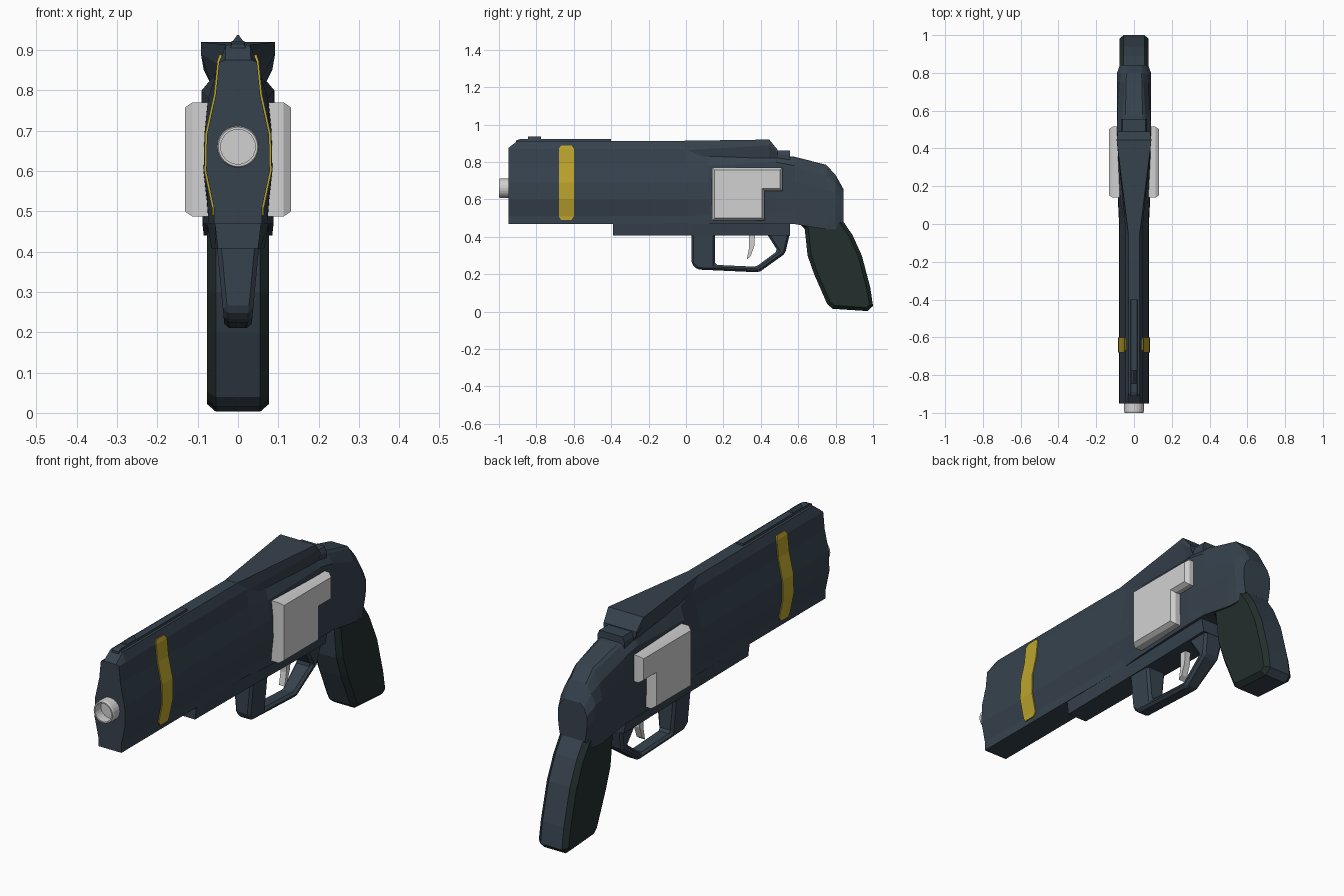
import bpy, bmesh, math

if "Cube" in bpy.data.objects:
    bpy.data.objects.remove(bpy.data.objects["Cube"])


def material(name, rgb):
    m = bpy.data.materials.new(name)
    m.diffuse_color = (*rgb, 1)
    m.use_nodes = True
    m.node_tree.nodes["Principled BSDF"].inputs["Base Color"].default_value = m.diffuse_color
    return m


SLATE = material("slate_metal", (0.037, 0.055, 0.075))
GREEN = material("dark_green_grip", (0.016, 0.028, 0.026))
SILVER = material("light_silver", (0.64, 0.64, 0.64))
YELLOW = material("yellow_paint", (0.50, 0.37, 0.026))


def finish(bm, name, *mats):
    bmesh.ops.recalc_face_normals(bm, faces=bm.faces)
    me = bpy.data.meshes.new(name)
    bm.to_mesh(me)
    bm.free()
    for m in mats:
        me.materials.append(m)
    ob = bpy.data.objects.new(name, me)
    bpy.context.collection.objects.link(ob)
    return ob


def skin(bm, rings):
    """Join closed rings of points with quads and cap both ends."""
    vs = [[bm.verts.new(p) for p in r] for r in rings]
    n = len(vs[0])
    for a, b in zip(vs, vs[1:]):
        for i in range(n):
            j = (i + 1) % n
            bm.faces.new((a[i], a[j], b[j], b[i]))
    bm.faces.new(vs[0])
    bm.faces.new(vs[-1])


def loft(name, stations, mat):
    """Stations are (y, half section of (half width, z)), mirrored in x."""
    bm = bmesh.new()
    skin(bm, [[(w, y, z) for w, z in s] + [(-w, y, z) for w, z in reversed(s)]
              for y, s in stations])
    return finish(bm, name, mat)


def prism(profile, x0, x1):
    """Side profile of (y, z) extruded across x."""
    bm = bmesh.new()
    skin(bm, [[(x, y, z) for y, z in profile] for x in (x0, x1)])
    bmesh.ops.recalc_face_normals(bm, faces=bm.faces)
    bm.normal_update()
    return bm


def bevel(ob, width):
    m = ob.modifiers.new("bevel", 'BEVEL')
    m.width = width
    m.segments = 1
    m.limit_method = 'ANGLE'


# Barrel shroud and receiver
side = [(.06, .468), (.06, .51), (.079, .60), (.077, .69), (.055, .79), (.047, .87)]
loft("barrel_and_receiver", [
    (-.95, side + [(.032, .875)]),
    (-.90, side + [(.03, .913)]),
    (0, side + [(.03, .912)]),
    (.12, [(.072, .468), (.076, .52), (.085, .60), (.083, .69), (.074, .78), (.055, .84), (.03, .88)]),
    (.48, [(.088, .468), (.088, .52), (.09, .60), (.09, .70), (.09, .80), (.065, .83), (.05, .84)]),
    (.58, [(.088, .468), (.088, .52), (.09, .60), (.09, .70), (.088, .78), (.06, .82), (.045, .828)]),
    (.75, [(.085, .44), (.088, .52), (.09, .60), (.09, .65), (.075, .72), (.05, .775), (.042, .785)]),
    (.80, [(.080, .44), (.085, .52), (.09, .58), (.09, .64), (.070, .69), (.048, .722), (.04, .73)]),
    (.842, [(.065, .48), (.07, .51), (.075, .55), (.075, .60), (.060, .635), (.045, .65), (.04, .655)]),
], SLATE)

# Flared top strap and stepped block behind it
loft("top_strap", [
    (-.05, [(.04, .80), (.042, .86), (.03, .913)]),
    (.445, [(.065, .81), (.092, .89), (.092, .92)]),
    (.49, [(.065, .81), (.085, .85), (.085, .865)]),
], SLATE)
loft("rear_sight_block", [(y, [(.07, .80), (.07, .84), (.06, .862)]) for y in (.47, .557)], SLATE)

# Sighting rib and front sight
loft("sight_rib", [(-.91, [(.02, .90), (.016, .915)]), (-.89, [(.02, .90), (.016, .922)]),
                   (-.40, [(.02, .90), (.016, .922)])], SLATE)
loft("front_sight", [(y, [(.018, .915), (.002, .937)]) for y in (-.845, -.775)], SLATE)

# Underlug below the barrel and frame
loft("underlug", [(-.39, [(.05, .408), (.058, .475)]), (.03, [(.055, .408), (.062, .475)]),
                  (.555, [(.065, .408), (.078, .475)])], SLATE)

# Trigger guard, narrower towards the bottom
bm = prism([(.03, .42), (.03, .255), (.06, .225), (.39, .210), (.53, .31), (.556, .42),
            (.43, .42), (.49, .325), (.375, .24), (.155, .25), (.155, .42)], -1, 1)
for v in bm.verts:
    v.co.x *= .033 + .02 * (v.co.z - .21) / .21
bevel(finish(bm, "trigger_guard", SLATE), .011)

# Trigger
bm = prism([(.335, .43), (.37, .43), (.365, .35), (.345, .295), (.325, .28), (.337, .34)], -.015, .015)
finish(bm, "trigger", SILVER)

# Grip: slate straps with raised green side panels
bm = prism([(.60, .48), (.635, .44), (.65, .30), (.685, .20), (.755, .04), (.785, .015),
            (.97, .003), (1.0, .03), (.985, .13), (.94, .30), (.89, .41), (.835, .49), (.75, .52)],
           -.055, .055)
panels = [f for f in bm.faces if abs(f.normal.x) > .9]
bmesh.ops.inset_individual(bm, faces=panels, thickness=.02, depth=.022)
bm.normal_update()
for f in bm.faces:
    c = f.calc_center_median()
    f.material_index = 1 if abs(f.normal.x) > .3 and c.z < .49 else 0
finish(bm, "grip", SLATE, GREEN)

# L-shaped side plates with chamfered rims
for s, label in ((1, "right"), (-1, "left")):
    bm = prism([(.14, .487), (.42, .487), (.42, .645), (.515, .645), (.515, .77), (.14, .77)],
               s * .06, s * .113)
    outer = [f for f in bm.faces if f.normal.x * s > .9]
    bmesh.ops.inset_individual(bm, faces=outer, thickness=.018, depth=.019)
    finish(bm, label + "_side_plate", SILVER)

# Painted stripes following the barrel sides
rows = [(.06, .49, .028), (.06, .51, .04)] + [(w, z, .04) for w, z in side[2:]] + [(.0415, .888, .028)]
for s, label in ((1, "right"), (-1, "left")):
    bm = bmesh.new()
    vs = [[bm.verts.new((s * (w + .001), -.64 + k * h, z)) for k in (-1, 1)] for w, z, h in rows]
    for a, b in zip(vs, vs[1:]):
        bm.faces.new((a[0], a[1], b[1], b[0]))
    ob = finish(bm, label + "_stripe", YELLOW)
    m = ob.modifiers.new("thickness", 'SOLIDIFY')
    m.thickness = .008
    m.offset = 0

# Hollow muzzle
bm = bmesh.new()
N = 24
skin(bm, [[(r * math.cos(2 * math.pi * i / N), y, .66 + r * math.sin(2 * math.pi * i / N))
           for i in range(N)]
          for r, y in ((.052, -.93), (.052, -.993), (.049, -1), (.043, -1), (.043, -.955))])
finish(bm, "muzzle", SILVER)
